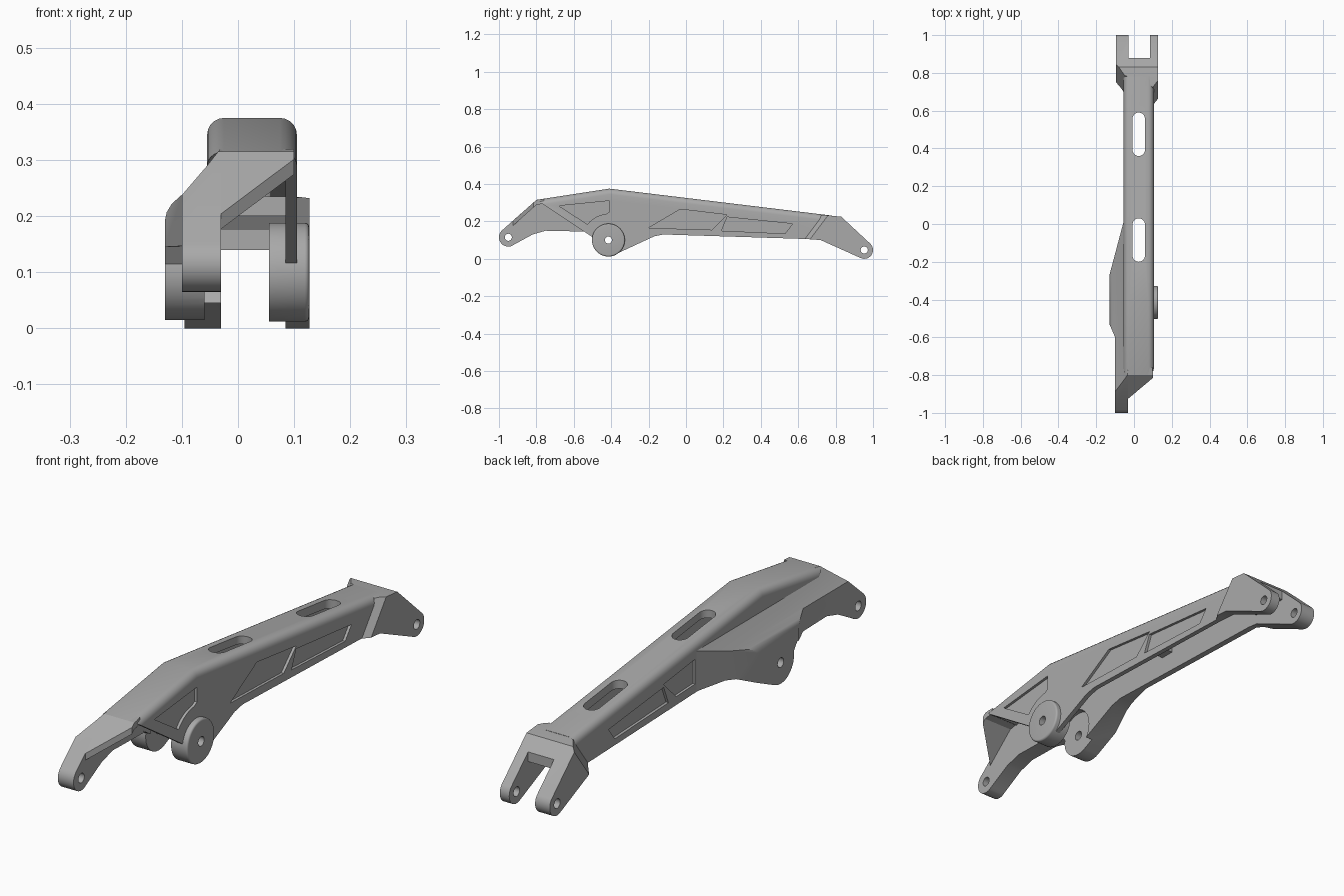
import bpy, bmesh
from math import sin, cos, radians
from mathutils import Vector

if "Cube" in bpy.data.objects:
    bpy.data.objects.remove(bpy.data.objects["Cube"], do_unlink=True)

grey = bpy.data.materials.new("plain_grey")
grey.use_nodes = True
grey.diffuse_color = (0.4, 0.4, 0.4, 1)
grey.node_tree.nodes["Principled BSDF"].inputs["Base Color"].default_value = (0.4, 0.4, 0.4, 1)


def arc(cu, cv, r, start, end, n=14):
    angles = [radians(start + (end - start) * i / n) for i in range(n + 1)]
    return [(cu + r * cos(a), cv + r * sin(a)) for a in angles]


def prism(name, pts, axis, lo, hi, shear=0, bevel=None, width=0.03):
    """Extrude an outline: axis x takes (y, z), y takes (x, z), z takes (x, y)."""
    bm = bmesh.new()

    def place(u, v, w):
        if axis == "x":
            return Vector((w, u, v))
        if axis == "y":
            return Vector((u, w, v))
        return Vector((u, v + shear * (w - 0.1), w))

    ends = [[bm.verts.new(place(u, v, w)) for u, v in pts] for w in (lo, hi)]
    for ring in ends:
        bm.faces.new(ring)
    for i in range(len(pts)):
        j = (i + 1) % len(pts)
        bm.faces.new((ends[0][i], ends[0][j], ends[1][j], ends[1][i]))
    bmesh.ops.recalc_face_normals(bm, faces=bm.faces)
    if bevel:
        edges = [e for e in bm.edges if bevel(*e.verts)]
        bmesh.ops.bevel(bm, geom=edges, offset=width, segments=5, profile=0.5, affect="EDGES")
    mesh = bpy.data.meshes.new(name)
    bm.to_mesh(mesh)
    bm.free()
    mesh.materials.append(grey)
    ob = bpy.data.objects.new(name, mesh)
    bpy.context.collection.objects.link(ob)
    return ob


def combine(ob, cutters, operation="DIFFERENCE"):
    for cutter in cutters:
        cutter.hide_render = True
        mod = ob.modifiers.new("cut", "BOOLEAN")
        mod.operation, mod.solver, mod.object = operation, "EXACT", cutter
    bpy.context.view_layer.update()
    graph = bpy.context.evaluated_depsgraph_get()
    mesh = bpy.data.meshes.new_from_object(ob.evaluated_get(graph))
    ob.modifiers.clear()
    ob.data = mesh


def box(name, x0, x1, y0, y1, z0, z1):
    return prism(name, [(y0, z0), (y1, z0), (y1, z1), (y0, z1)], "x", x0, x1)


def pin_hole(name, y, z, r=0.019):
    return prism(name, arc(y, z, r, 0, 345, 23), "x", -0.3, 0.3)


PIVOT, FRONT_PIN, REAR_PIN = (-0.415, 0.1), (-0.95, 0.115), (0.953, 0.047)
LEFT_IN, RIGHT_IN = -0.03, 0.085
lower_edge = [(-0.12, 0.13), (-0.17, 0.12)] + arc(*PIVOT, 0.085, -65, -190)

# Cutters shared by the parts
cavity = prism("cavity_cutter", [(-1.1, 0.23), (-0.8, 0.285), (-0.41, 0.345), (0.7, 0.205),
               (0.72, 0.175), (0.72, 0.14), (1.1, 0.14), (1.1, -0.1), (-1.1, -0.1)],
               "x", LEFT_IN, RIGHT_IN)
pivot_hole = pin_hole("pivot_cutter", *PIVOT)
front_hole = pin_hole("front_pin_cutter", *FRONT_PIN)
rear_hole = pin_hole("rear_pin_cutter", *REAR_PIN)
fork_slot = box("fork_slot_cutter", LEFT_IN, RIGHT_IN, 0.88, 1.1, -0.1, 0.5)
boss_clearance = prism("boss_clearance_cutter", arc(*PIVOT, 0.1, 0, 350, 35), "x", -0.06, -0.01)

# Rounded slots through the roof
slots = []
for y0, y1 in ((-0.2, 0.03), (0.36, 0.59)):
    outline = arc(0.025, y1 - 0.033, 0.033, 0, 180) + arc(0.025, y0 + 0.033, 0.033, 180, 360)
    slots.append(prism("slot_cutter", outline, "z", 0.2, 0.5))

# Shallow panels in the side walls
front_panel = ([(-0.68, 0.283), (-0.41, 0.31), (-0.41, 0.25)]
               + arc(*PIVOT, 0.14, 95, 143, 6))
middle_panel = [(-0.2, 0.165), (-0.03, 0.265), (0.22, 0.235), (0.14, 0.155)]
rear_panel = [(0.22, 0.223), (0.57, 0.187), (0.53, 0.135), (0.19, 0.15)]
short_panel = [(0.02, 0.16), (0.02, 0.26), (0.22, 0.235), (0.14, 0.155)]
panels = [prism("panel_cutter", p, "x", 0.094, 0.2) for p in (front_panel, middle_panel, rear_panel)]
panels += [prism("panel_cutter", p, "x", -0.2, -0.044) for p in (short_panel, rear_panel)]

# Main beam: hollow channel, open below
beam = prism("main_beam", [(-0.8, 0.315), (-0.41, 0.375), (0.78, 0.231), (0.78, 0.103),
             (0.67, 0.105)] + lower_edge, "x", -0.055, 0.105,
             bevel=lambda a, b: a.co.x == b.co.x and min(a.co.z, b.co.z) > 0.22)
combine(beam, [cavity, pivot_hole, boss_clearance] + slots + panels)

# Left side: front arm and widened pivot housing in one piece
left_side = prism("front_arm_and_housing", [(0.03, 0.127)] + lower_edge
                  + [(-0.52, 0.145), (-0.75, 0.15), (-0.82, 0.13)]
                  + arc(*FRONT_PIN, 0.05, -50, -225)
                  + [(-0.8, 0.315), (-0.41, 0.36), (0.03, 0.31)], "x", -0.15, LEFT_IN - 0.0005)
plan = prism("plan_cutter", [(0, -1.1), (-0.1, -1.1), (-0.1, -0.6), (-0.13, -0.53),
             (-0.13, -0.27), (-0.053, 0.02), (0, 0.02)], "z", -0.2, 0.6)
section = prism("section_cutter", [(-0.2, -0.1), (0, -0.1), (0, 0.36), (-0.055, 0.29),
                (-0.098, 0.24), (-0.118, 0.222), (-0.127, 0.207), (-0.132, 0.185), (-0.2, 0.16)],
                "y", -1.2, 0.2)
combine(left_side, [plan, section], "INTERSECT")
combine(left_side, [pivot_hole, front_hole, boss_clearance])

# Sloping nose plate, trimmed on a diagonal
nose = prism("nose_plate", [(-0.985, 0.15), (-0.8, 0.315), (-0.76, 0.32), (-0.76, 0.295),
             (-0.8, 0.288), (-0.985, 0.123)], "x", -0.033, 0.2)
nose_plan = prism("nose_plan_cutter", [(-0.1, -0.7), (0.09, -0.7), (0.1, -0.785), (0.1, -0.815),
                  (-0.031, -0.925), (-0.1, -0.925)], "z", 0, 0.5)
combine(nose, [nose_plan], "INTERSECT")

# Right pivot boss with a chamfered outer rim
boss = prism("right_pivot_boss", arc(*PIVOT, 0.088, 0, 352.5, 47), "x", 0.055, 0.127,
             bevel=lambda a, b: a.co.x > 0.12 and b.co.x > 0.12, width=0.008)
combine(boss, [pivot_hole])

# Rear fork flaring out from the beam
fork = prism("rear_fork", [(0.6, 0.107), (0.6, 0.22), (0.74, 0.234), (0.83, 0.225)]
             + arc(*REAR_PIN, 0.047, 42, -115) + [(0.72, 0.1), (0.67, 0.104)], "x", -0.2, 0.2)
fork_plan = prism("fork_plan_cutter", [(-0.05, 0.69), (-0.095, 0.76), (-0.095, 1.2),
                  (0.127, 1.2), (0.127, 0.66), (0.1, 0.625)], "z", -0.1, 0.4, shear=0.75)
combine(fork, [fork_plan], "INTERSECT")
combine(fork, [cavity, fork_slot, rear_hole])

# Cross brace inside the channel
brace = box("cross_brace", LEFT_IN - 0.01, RIGHT_IN + 0.005, 0.14, 0.2, 0.2, 0.235)

# Remove cutters and shade the finished parts
for ob in [o for o in bpy.data.objects if "_cutter" in o.name]:
    bpy.data.objects.remove(ob, do_unlink=True)
bpy.ops.object.select_all(action="DESELECT")
for ob in (beam, left_side, nose, boss, fork, brace):
    ob.select_set(True)
bpy.context.view_layer.objects.active = beam
bpy.ops.object.shade_smooth_by_angle(angle=radians(30))
